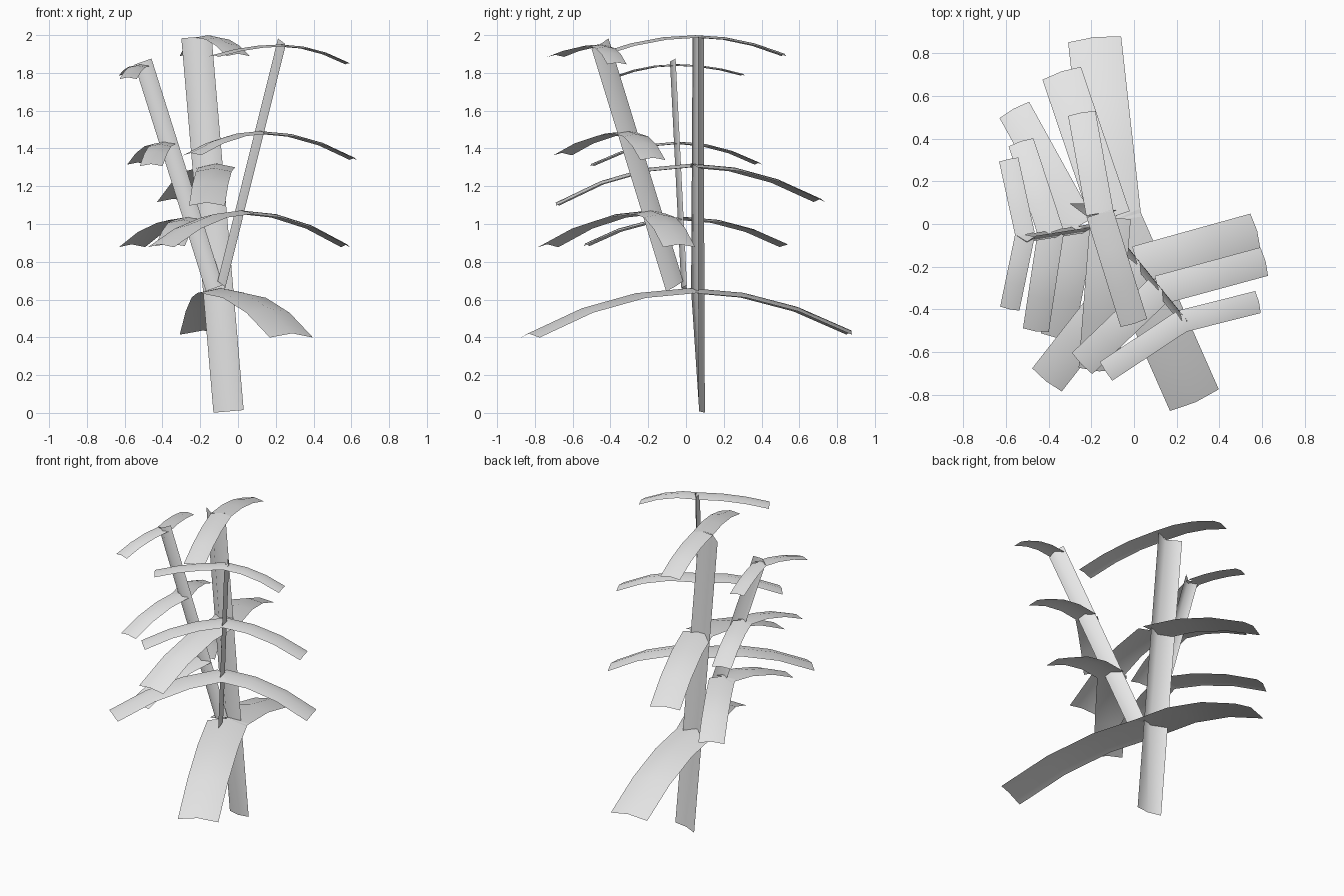
import bpy
from mathutils import Vector

cube = bpy.data.objects.get("Cube")
if cube:
    bpy.data.objects.remove(cube, do_unlink=True)

# One plain grey for the whole plant
grey = bpy.data.materials.new("light_grey")
grey.use_nodes = True
grey.diffuse_color = (0.8, 0.8, 0.8, 1)
grey.node_tree.nodes["Principled BSDF"].inputs["Base Color"].default_value = (0.8, 0.8, 0.8, 1)


def strip(name, rows):
    """Skin a ribbon through rows of three points and shade it smooth."""
    verts = [p for row in rows for p in row]
    faces = []
    for i in range(len(rows) - 1):
        for j in range(2):
            a = i * 3 + j
            faces.append((a, a + 1, a + 4, a + 3))
    mesh = bpy.data.meshes.new(name)
    mesh.from_pydata(verts, [], faces)
    mesh.materials.append(grey)
    for poly in mesh.polygons:
        poly.use_smooth = True
    obj = bpy.data.objects.new(name, mesh)
    bpy.context.scene.collection.objects.link(obj)
    return obj


def leaf(name, base, tip, width, segments=3):
    """Drooping leaf: quadratic fall from base to tip, ridge slightly raised."""
    base, tip = Vector(base), Vector(tip)
    run = tip - base
    drop = run.z
    flat = Vector((run.x, run.y, 0))
    side = Vector((flat.y, -flat.x, 0)).normalized() * (width / 2)
    rows = []
    for i in range(segments + 1):
        t = i / segments
        mid = base + flat * t + Vector((0, 0, drop * t * t))
        tangent = (flat + Vector((0, 0, 2 * drop * t))).normalized()
        bulge = side.cross(tangent).normalized() * (width * 0.05)
        if bulge.z < 0:
            bulge = -bulge
        rows.append((mid - side - bulge, mid + bulge, mid + side - bulge))
    return strip(name, rows)


def stem(name, sections, half):
    """Folded stem: each section is a centre line point and its ridge offset."""
    half = Vector(half)
    rows = []
    for centre, ridge in sections:
        c = Vector(centre)
        rows.append((c - half, c + Vector(ridge), c + half))
    return strip(name, rows)


# Stems
stem("trunk", [((-0.05, 0.085, 0.008), (0, -0.015, 0)),
               ((-0.105, 0.082, 0.65), (0, -0.055, 0)),
               ((-0.22, 0.08, 1.99), (0, -0.045, 0))], (0.08, -0.015, 0.007))
stem("left_branch", [((-0.125, 0.005, 0.66), (0, -0.03, 0)),
                     ((-0.503, -0.055, 1.86), (0, -0.03, 0))], (0.045, 0, 0.016))
stem("right_branch", [((-0.09, -0.06, 0.67), (0.018, 0.005, 0)),
                      ((0.23, -0.455, 1.955), (0.018, 0.005, 0))], (-0.018, 0.045, 0.027))

# Leaf pairs: name, base, first tip, second tip, width
pairs = [
    ("trunk_top", (-0.16, 0.05, 1.993), (-0.245, 0.52, 1.895), (0.0, -0.465, 1.895), 0.13),
    ("trunk_middle", (-0.11, 0.03, 1.31), (-0.34, 0.71, 1.125), (-0.165, -0.685, 1.105), 0.19),
    ("trunk_low", (-0.09, 0.02, 0.648), (-0.185, 0.87, 0.425), (0.285, -0.83, 0.41), 0.25),
    ("left_top", (-0.51, -0.05, 1.842), (-0.587, 0.303, 1.79), (-0.582, -0.398, 1.772), 0.092),
    ("left_middle", (-0.39, -0.04, 1.43), (-0.53, 0.385, 1.32), (-0.46, -0.50, 1.312), 0.122),
    ("left_low", (-0.26, -0.01, 1.03), (-0.562, 0.537, 0.885), (-0.36, -0.53, 0.89), 0.158),
    ("right_top", (0.225, -0.455, 1.945), (0.583, -0.365, 1.85), (-0.132, -0.69, 1.89), 0.106),
    ("right_middle", (0.115, -0.31, 1.485), (0.613, -0.175, 1.345), (-0.245, -0.655, 1.37), 0.138),
    ("right_low", (0.015, -0.19, 1.063), (0.573, -0.035, 0.885), (-0.41, -0.733, 0.885), 0.176),
]
for name, base, tip_a, tip_b, width in pairs:
    leaf(name + "_leaf_a", base, tip_a, width)
    leaf(name + "_leaf_b", base, tip_b, width)
